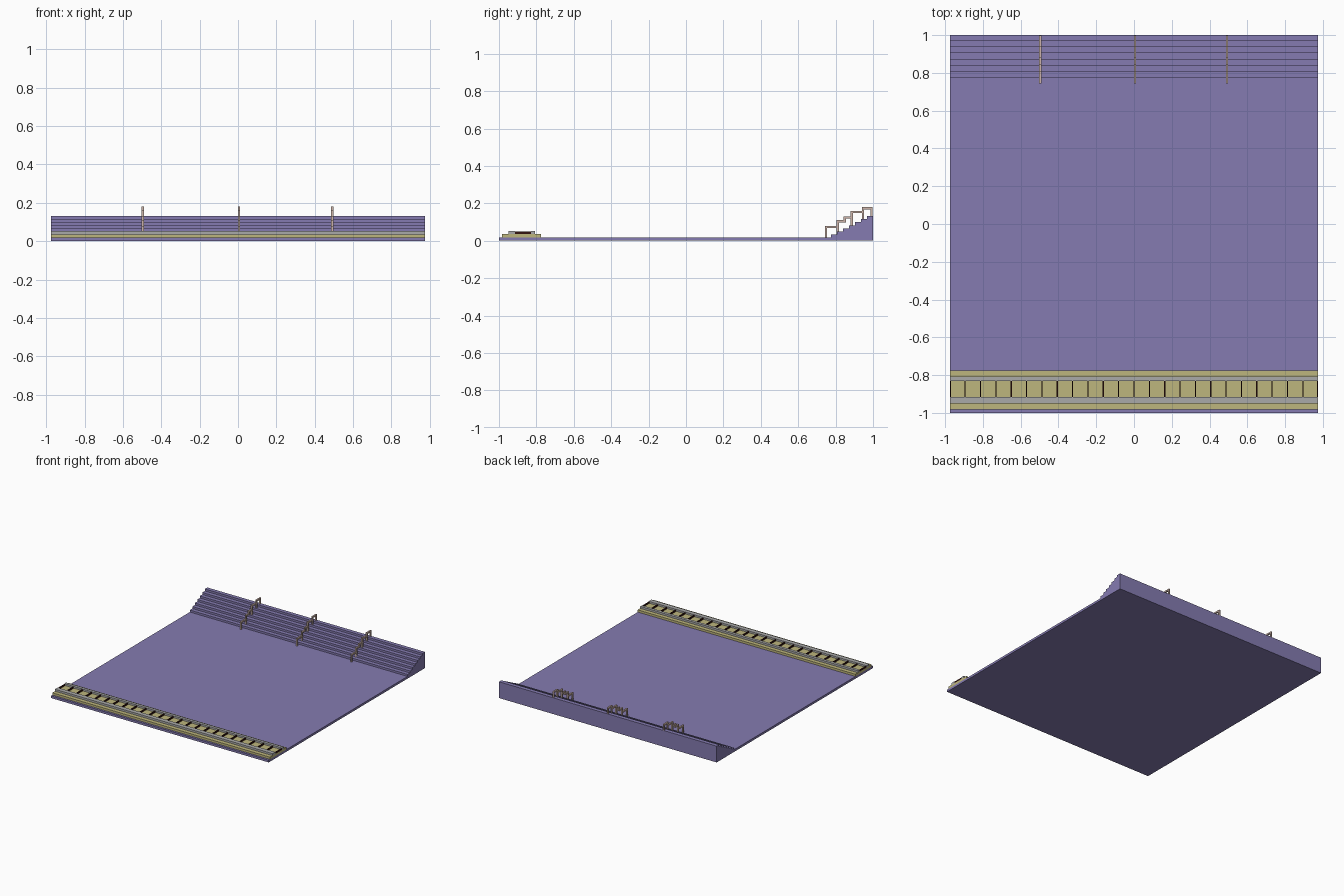
import bpy
import bmesh

cube = bpy.data.objects.get("Cube")
if cube:
    bpy.data.objects.remove(cube, do_unlink=True)


def material(name, rgb):
    lin = [((c / 255 + 0.055) / 1.055) ** 2.4 for c in rgb] + [1]
    m = bpy.data.materials.new(name)
    m.use_nodes = True
    m.diffuse_color = lin
    m.node_tree.nodes["Principled BSDF"].inputs["Base Color"].default_value = lin
    return m


PURPLE = material("purple", (133, 123, 177))
KHAKI = material("khaki", (190, 182, 125))
GREY = material("grey", (170, 170, 170))
DARK = material("dark brown", (50, 18, 14))
PINK = material("pale pink", (205, 180, 170))


def finish(name, bm, mat):
    bmesh.ops.recalc_face_normals(bm, faces=bm.faces)
    mesh = bpy.data.meshes.new(name)
    bm.to_mesh(mesh)
    bm.free()
    mesh.materials.append(mat)
    ob = bpy.data.objects.new(name, mesh)
    bpy.context.collection.objects.link(ob)


def extrude_profile(name, points, x0, x1, mat):
    """Sweep a (y, z) outline along x."""
    bm = bmesh.new()
    face = bm.faces.new([bm.verts.new((x0, y, z)) for y, z in points])
    new = bmesh.ops.extrude_face_region(bm, geom=[face])["geom"]
    verts = [v for v in new if isinstance(v, bmesh.types.BMVert)]
    bmesh.ops.translate(bm, verts=verts, vec=(x1 - x0, 0, 0))
    finish(name, bm, mat)


def boxes(name, spans, mat):
    """Join boxes given as (x0, x1, y0, y1, z0, z1)."""
    bm = bmesh.new()
    for x0, x1, y0, y1, z0, z1 in spans:
        for v in bmesh.ops.create_cube(bm, size=1)["verts"]:
            v.co = (x1 if v.co.x > 0 else x0,
                    y1 if v.co.y > 0 else y0,
                    z1 if v.co.z > 0 else z0)
    finish(name, bm, mat)


HALF = 0.975
FLOOR = 0.018
STAIR, TREAD, RISE, STEPS = 0.776, 0.032, 0.0162, 7

# Floor slab and stairs as one stepped outline
outline = [(1, 0), (-1, 0), (-1, FLOOR), (STAIR, FLOOR)]
for i in range(STEPS):
    z = FLOOR + RISE * (i + 1)
    outline.append((STAIR + TREAD * i, z))
    outline.append((1 if i == STEPS - 1 else STAIR + TREAD * (i + 1), z))
extrude_profile("floor_and_stairs", outline, -HALF, HALF, PURPLE)

# Raised front strip: wide base and two kerbs
BASE, TOP = 0.036, 0.052
boxes("strip_base", [(-HALF, HALF, -0.983, -0.775, FLOOR, BASE)], KHAKI)
boxes("strip_kerbs", [(-HALF, HALF, -0.95, -0.915, BASE, TOP),
                      (-HALF, HALF, -0.83, -0.807, BASE, TOP)], GREY)

# Thin dark dividers and square pads in the trough
COUNT = 24
PITCH = 2 * HALF / COUNT
dividers, pads = [], []
for i in range(COUNT + 1):
    x = min(max(-HALF + PITCH * i, -HALF + 0.003), HALF - 0.003)
    dividers.append((x - 0.003, x + 0.003, -0.915, -0.83, BASE, 0.049))
    if i < COUNT:
        pads.append((x + 0.007, x + PITCH - 0.007, -0.914, -0.831, BASE, BASE + 0.002))
boxes("trough_dividers", dividers, DARK)
boxes("trough_pads", pads, KHAKI)


# Stepped handrails
def stair_height(y):
    n = int((y - STAIR) / TREAD + 1) if y >= STAIR else 0
    return FLOOR + RISE * min(n, STEPS)


T = 0.012
BARS = [(0.743, 0.08), (0.805, 0.11), (0.843, 0.13), (0.88, 0.16), (0.94, 0.18), (1.0, 0.18)]
for side, x in (("right", -0.497), ("middle", 0.005), ("left", 0.492)):
    x0, x1 = x - T / 2, x + T / 2
    parts = []
    for i, ((y, z), (y_next, _)) in enumerate(zip(BARS, BARS[1:])):
        end = min(y_next + T, 0.998)
        parts.append((x0, x1, y, end, z - T, z))
        foot = BARS[i - 1][1] - T if i == 2 else stair_height(y)
        parts.append((x0, x1, y, y + T, foot, z - T))
    parts.append((x0, x1, 0.998 - T, 0.998, stair_height(0.99), 0.18 - T))
    boxes(side + "_handrail", parts, PINK)
